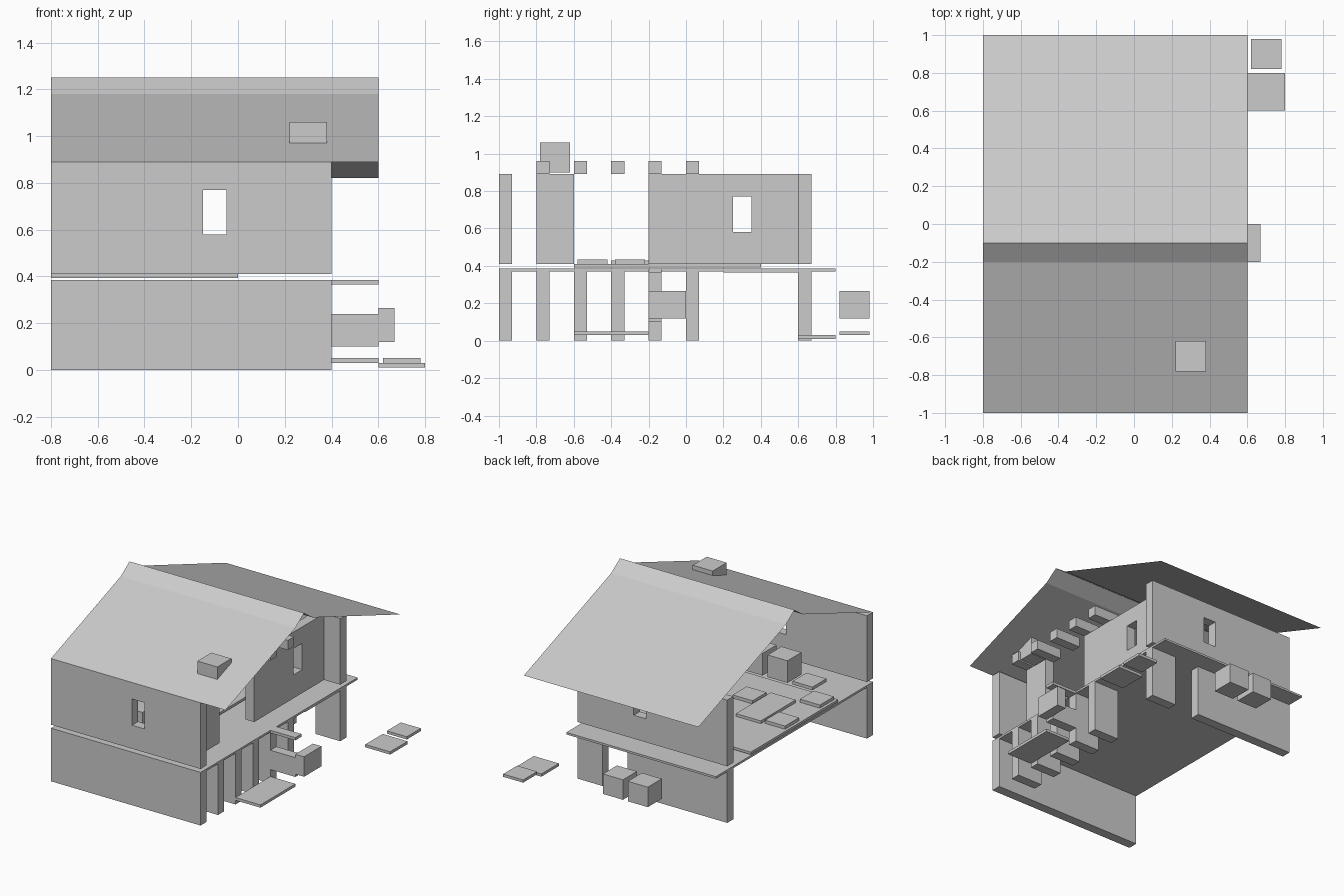
import bpy, bmesh

if "Cube" in bpy.data.objects:
    bpy.data.objects.remove(bpy.data.objects["Cube"])

grey = bpy.data.materials.new("light_grey")
grey.diffuse_color = (0.6, 0.6, 0.6, 1)
grey.use_nodes = True
grey.node_tree.nodes["Principled BSDF"].inputs["Base Color"].default_value = grey.diffuse_color


def build(name, bm):
    bmesh.ops.recalc_face_normals(bm, faces=bm.faces)
    me = bpy.data.meshes.new(name)
    bm.to_mesh(me)
    bm.free()
    me.materials.append(grey)
    ob = bpy.data.objects.new(name, me)
    bpy.context.collection.objects.link(ob)
    return ob


def box(name, x0, x1, y0, y1, z0, z1):
    bm = bmesh.new()
    bmesh.ops.create_cube(bm, size=1)
    for v in bm.verts:
        v.co = ((x0 + x1) / 2 + v.co.x * (x1 - x0),
                (y0 + y1) / 2 + v.co.y * (y1 - y0),
                (z0 + z1) / 2 + v.co.z * (z1 - z0))
    return build(name, bm)


def cell(name, x, y, z0, z1):
    """Square item centred in one grid cell."""
    return box(name, x - 0.08, x + 0.08, y - 0.08, y + 0.08, z0, z1)


def window(wall, *bounds):
    """Cut a window opening through a wall."""
    cutter = box("window_cutter", *bounds)
    cutter.hide_render = True
    cutter.hide_set(True)
    cutter.display_type = 'WIRE'
    mod = wall.modifiers.new("window", 'BOOLEAN')
    mod.object = cutter
    mod.operation = 'DIFFERENCE'
    mod.solver = 'EXACT'
    bpy.context.view_layer.objects.active = wall
    bpy.ops.object.modifier_apply(modifier=mod.name)
    bpy.data.objects.remove(cutter, do_unlink=True)


# Ground floor walls
box("lower_front_wall", -0.8, 0.4, -1, -0.93, 0, 0.37)
box("lower_back_wall", -0.8, 0, 0.6, 0.67, 0, 0.37)
box("lower_back_wall_end", 0.2, 0.4, 0.6, 0.67, 0, 0.37)

# Side piers and the roof blocks above them
for i in range(5):
    y = -0.8 + 0.2 * i
    box("side_pier", 0.2, 0.4, y, y + 0.07, 0, 0.37)
    box("roof_block", 0.2, 0.4, y, y + 0.07, 0.89, 0.96)

# Floor slab and soffit panel
box("floor_slab", -0.8, 0.4, -1, 0.8, 0.37, 0.385)
box("soffit_panel", 0.2, 0.4, 0.2, 0.6, 0.365, 0.37)

# Upper floor walls with window openings
front = box("upper_front_wall", -0.8, 0.4, -1, -0.93, 0.41, 0.89)
window(front, -0.15, -0.05, -1.1, -0.8, 0.58, 0.77)
back = box("upper_back_wall", -0.8, 0.4, 0.6, 0.67, 0.41, 0.89)
window(back, -0.15, -0.05, 0.5, 0.8, 0.58, 0.77)
side = box("upper_side_wall", 0.2, 0.27, -0.2, 0.6, 0.41, 0.89)
window(side, 0.1, 0.4, 0.25, 0.35, 0.58, 0.77)
box("upper_side_wall_end", 0.2, 0.27, -0.8, -0.6, 0.41, 0.89)

# Side entrance: platform, parapet, post box and beam
box("entrance_platform", 0.4, 0.6, -0.6, -0.2, 0.03, 0.05)
box("entrance_parapet", 0.4, 0.6, -0.2, -0.13, 0.10, 0.24)
box("entrance_box", 0.6, 0.67, -0.2, 0, 0.12, 0.265)
box("entrance_beam", 0.4, 0.6, -0.2, -0.13, 0.365, 0.385)

# Outdoor items
box("garden_slab", 0.6, 0.8, 0.6, 0.8, 0.01, 0.03)
cell("garden_tile", 0.7, 0.9, 0.03, 0.05)
for x in (-0.3, -0.1):
    cell("back_crate", x, 0.9, 0.12, 0.265)
    cell("upper_cabinet", x, -0.7, 0.41, 0.57)

# Upper floor furnishings
box("rug", -0.8, 0, -0.6, 0.4, 0.392, 0.41)
box("low_table", -0.6, -0.4, -0.4, 0, 0.41, 0.43)
for x, y in ((-0.5, -0.7), (-0.7, -0.5), (-0.7, -0.1), (-0.3, -0.3)):
    cell("cushion", x, y, 0.41, 0.433)

# Sheet roof with a steeper ridge cap
bm = bmesh.new()
profile = [(-1, 0.89), (-0.2, 1.18), (-0.1, 1.25), (0, 1.18), (1, 0.82)]
rows = [[bm.verts.new((x, y, z)) for x in (-0.8, 0.6)] for y, z in profile]
for a, b in zip(rows, rows[1:]):
    bm.faces.new((a[0], a[1], b[1], b[0]))
build("roof", bm)

# Chimney
cell("chimney", 0.3, -0.7, 0.90, 1.06)
